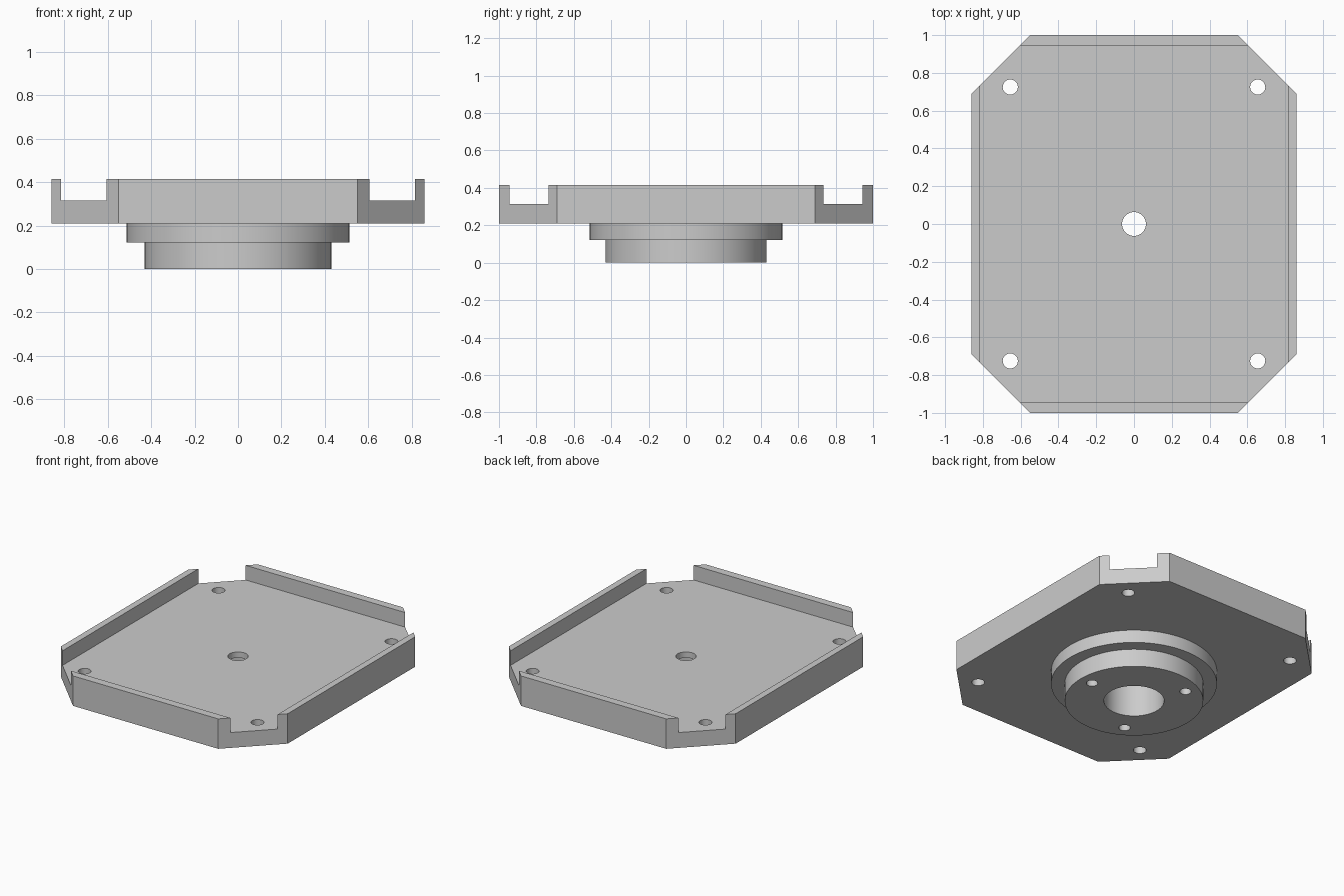
import bpy, bmesh, math

if "Cube" in bpy.data.objects:
    bpy.data.objects.remove(bpy.data.objects["Cube"], do_unlink=True)

grey = bpy.data.materials.new("plain_grey")
grey.use_nodes = True
COL = (0.6, 0.6, 0.6, 1.0)
grey.diffuse_color = COL
grey.node_tree.nodes["Principled BSDF"].inputs["Base Color"].default_value = COL


def finish(name, bm):
    bmesh.ops.recalc_face_normals(bm, faces=bm.faces[:])
    me = bpy.data.meshes.new(name)
    bm.to_mesh(me)
    bm.free()
    ob = bpy.data.objects.new(name, me)
    bpy.context.collection.objects.link(ob)
    me.materials.append(grey)
    return ob


def prism(name, outline, z0, z1):
    """Extrude a flat outline from z0 up to z1."""
    bm = bmesh.new()
    face = bm.faces.new([bm.verts.new((x, y, z0)) for x, y in outline])
    ext = bmesh.ops.extrude_face_region(bm, geom=[face])
    top = [v for v in ext["geom"] if isinstance(v, bmesh.types.BMVert)]
    bmesh.ops.translate(bm, verts=top, vec=(0, 0, z1 - z0))
    return finish(name, bm)


def circle(x, y, r, n):
    return [(x + r * math.cos(2 * math.pi * i / n),
             y + r * math.sin(2 * math.pi * i / n)) for i in range(n)]


def activate(ob):
    bpy.ops.object.select_all(action='DESELECT')
    ob.select_set(True)
    bpy.context.view_layer.objects.active = ob


def cut(ob, outline, z0, z1):
    """Subtract a prism from the object."""
    cutter = prism("cutter", outline, z0, z1)
    cutter.hide_render = True
    mod = ob.modifiers.new("cut", 'BOOLEAN')
    mod.operation = 'DIFFERENCE'
    mod.solver = 'EXACT'
    mod.object = cutter
    activate(ob)
    bpy.ops.object.modifier_apply(modifier=mod.name)
    bpy.data.objects.remove(cutter, do_unlink=True)


def lathe(name, profile, n=96):
    """Spin a closed (radius, z) profile into a ring."""
    bm = bmesh.new()
    rings = []
    for r, z in profile:
        rings.append([bm.verts.new((x, y, z)) for x, y in circle(0, 0, r, n)])
    for a, b in zip(rings, rings[1:] + rings[:1]):
        for i in range(n):
            j = (i + 1) % n
            bm.faces.new((a[i], a[j], b[j], b[i]))
    return finish(name, bm)


# Tray plate: chamfered rectangle with a shallow pocket open at the corners
W, L, CX, CY = 0.86, 1.0, 0.55, 0.69
BASE, FLOOR, RIM = 0.21, 0.315, 0.415
tray = prism("tray_plate", [(CX, -L), (W, -CY), (W, CY), (CX, L),
                            (-CX, L), (-W, CY), (-W, -CY), (-CX, -L)], BASE, RIM)
PX, PY = 0.815, 0.945
cut(tray, [(-PX, -PY), (PX, -PY), (PX, PY), (-PX, PY)], FLOOR, RIM + 0.1)

# Corner mounting holes, centre hole and the upper end of the bore
for sx in (-1, 1):
    for sy in (-1, 1):
        cut(tray, circle(sx * 0.655, sy * 0.725, 0.04, 32), 0.1, 0.5)
BORE = 0.187
cut(tray, circle(0, 0, 0.063, 48), 0.1, 0.5)
cut(tray, circle(0, 0, BORE, 96), 0.1, 0.275)

# Stepped hub below the tray, with three blind bolt holes
hub = lathe("stepped_hub", [(BORE, 0), (0.43, 0), (0.43, 0.122),
                            (0.515, 0.122), (0.515, BASE), (BORE, BASE)])
for k in range(3):
    a = math.radians(120 * k)
    cut(hub, circle(0.34 * math.cos(a), 0.34 * math.sin(a), 0.036, 32), -0.1, 0.19)

# Smooth the round walls, keep the edges crisp
for ob in (tray, hub):
    activate(ob)
    bpy.ops.object.shade_smooth_by_angle(angle=math.radians(30))
